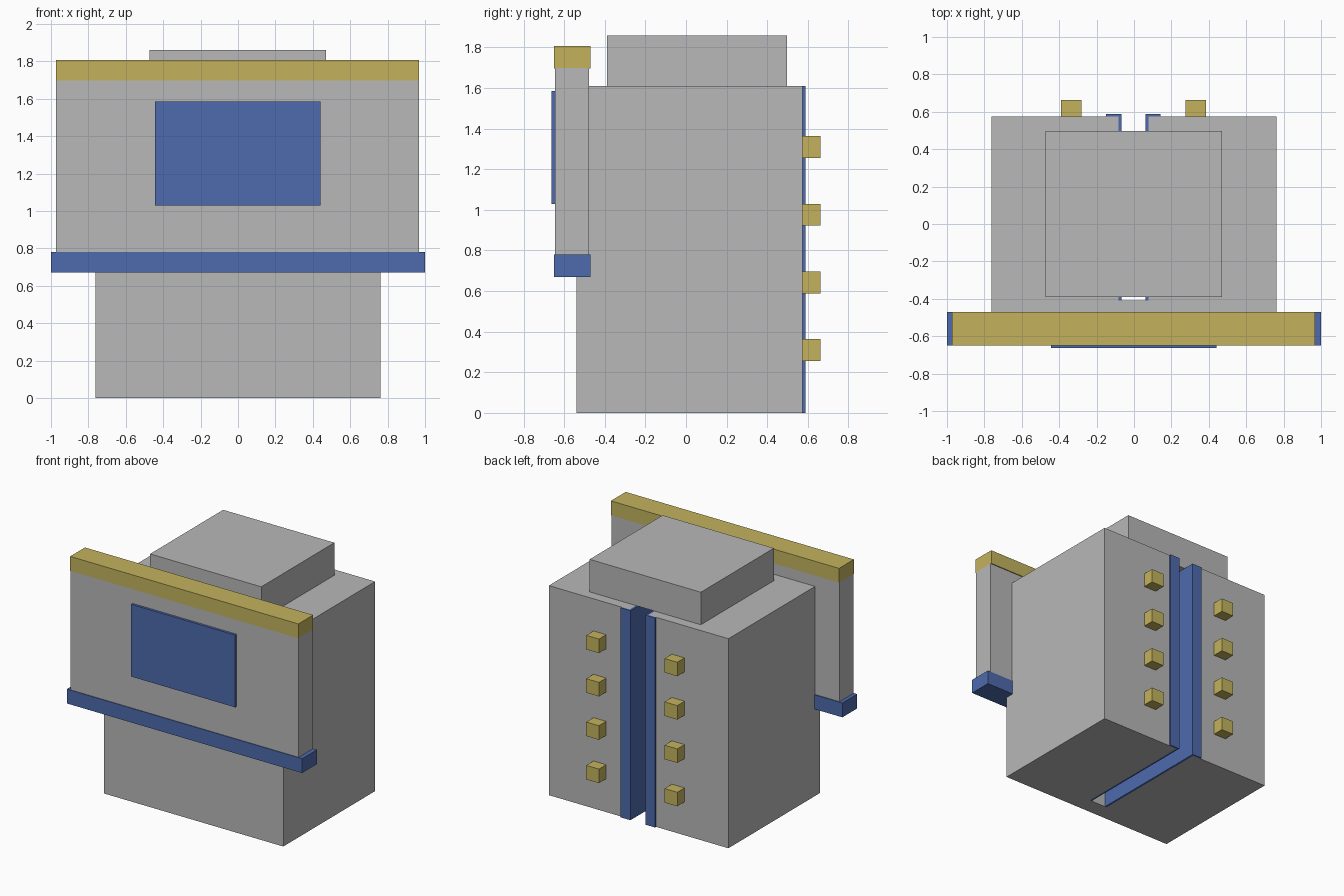
import bpy
import bmesh
from mathutils import Vector

if "Cube" in bpy.data.objects:
    bpy.data.objects.remove(bpy.data.objects["Cube"], do_unlink=True)


def material(name, rgb):
    m = bpy.data.materials.new(name)
    m.use_nodes = True
    m.diffuse_color = (*rgb, 1)
    m.node_tree.nodes["Principled BSDF"].inputs["Base Color"].default_value = (*rgb, 1)
    return m


GREY = material("light grey", (0.48, 0.48, 0.485))
BLUE = material("blue", (0.075, 0.145, 0.42))
GOLD = material("mustard yellow", (0.55, 0.45, 0.11))


def finish(name, bm, mat):
    bmesh.ops.recalc_face_normals(bm, faces=bm.faces)
    mesh = bpy.data.meshes.new(name)
    bm.to_mesh(mesh)
    bm.free()
    mesh.materials.append(mat)
    obj = bpy.data.objects.new(name, mesh)
    bpy.context.collection.objects.link(obj)
    return obj


def box(name, mat, xs, ys, zs):
    """Box given by its extent on each axis."""
    bm = bmesh.new()
    bmesh.ops.create_cube(bm, size=1)
    for v in bm.verts:
        v.co = Vector([(a + b) / 2 + c * (b - a)
                       for c, (a, b) in zip(v.co, (xs, ys, zs))])
    return finish(name, bm, mat)


def prism(name, mat, outline, height):
    """Plan outline raised from the ground."""
    bm = bmesh.new()
    face = bm.faces.new([bm.verts.new((x, y, 0)) for x, y in outline])
    raised = bmesh.ops.extrude_face_region(bm, geom=[face])["geom"]
    verts = [g for g in raised if isinstance(g, bmesh.types.BMVert)]
    bmesh.ops.translate(bm, verts=verts, vec=(0, 0, height))
    return finish(name, bm, mat)


# Key sizes
W, FRONT, BACK, TOP = 0.763, -0.54, 0.575, 1.61
MID, SLOT, LINER, SLOT_END = -0.003, 0.08, 0.064, -0.41

# Main body with a full-height slot open at the back
prism("cabinet_body", GREY, [
    (-W, FRONT), (W, FRONT), (W, BACK), (MID + SLOT, BACK),
    (MID + SLOT, SLOT_END), (MID - SLOT, SLOT_END),
    (MID - SLOT, BACK), (-W, BACK)], TOP)

# Cap block on top
box("top_block", GREY, (-0.474, 0.471), (-0.39, 0.497), (TOP, 1.86))

# Slot liners with flanges folded over the back
for side, s in (("left", 1), ("right", -1)):
    plan = [(LINER, SLOT_END), (SLOT, SLOT_END), (SLOT, BACK),
            (0.146, BACK), (0.146, 0.588), (LINER, 0.588)]
    prism(side + "_slot_liner", BLUE, [(MID + s * x, y) for x, y in plan], TOP)

    # Column of studs beside the slot
    for i in range(4):
        x, z = MID + s * 0.333, 0.31 + i * 0.333
        box(f"{side}_stud_{i + 1}", GOLD, (x - 0.054, x + 0.054),
            (BACK, 0.663), (z - 0.054, z + 0.054))

# Front panel with trim, ledge and screen
box("front_panel", GREY, (-0.972, 0.968), (-0.645, -0.477), (0.775, 1.70))
box("panel_top_trim", GOLD, (-0.972, 0.968), (-0.65, -0.47), (1.697, 1.807))
box("panel_ledge", BLUE, (-1, 1), (-0.65, -0.47), (0.67, 0.78))
box("screen", BLUE, (-0.444, 0.44), (-0.663, -0.64), (1.03, 1.585))
